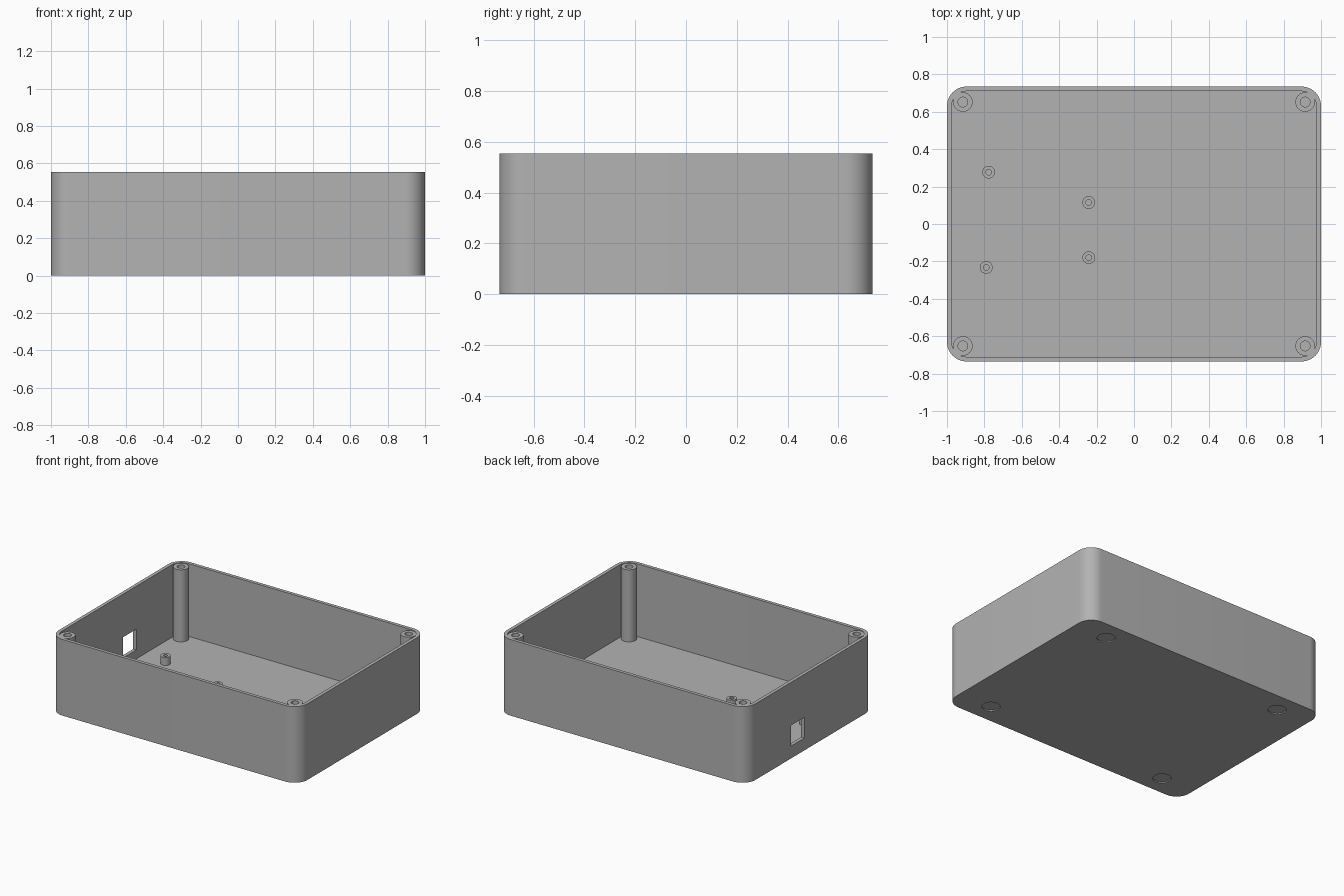
import bpy
import bmesh
from math import cos, sin, pi, radians

if "Cube" in bpy.data.objects:
    bpy.data.objects.remove(bpy.data.objects["Cube"])

HALF_X, HALF_Y, HEIGHT = 1.0, 0.735, 0.553
WALL, CORNER = 0.025, 0.105

plastic = bpy.data.materials.new("grey plastic")
plastic.use_nodes = True
GREY = (0.45, 0.45, 0.45, 1)
plastic.diffuse_color = GREY
plastic.node_tree.nodes["Principled BSDF"].inputs["Base Color"].default_value = GREY


def add_object(name, bm):
    bmesh.ops.recalc_face_normals(bm, faces=bm.faces)
    mesh = bpy.data.meshes.new(name)
    bm.to_mesh(mesh)
    bm.free()
    mesh.materials.append(plastic)
    obj = bpy.data.objects.new(name, mesh)
    bpy.context.collection.objects.link(obj)
    return obj


def make_active(obj):
    bpy.ops.object.select_all(action='DESELECT')
    obj.select_set(True)
    bpy.context.view_layer.objects.active = obj


def smooth(obj):
    make_active(obj)
    bpy.ops.object.shade_smooth_by_angle(angle=radians(30))


def prism(name, outline, z0, z1):
    """Extrude a flat outline between two heights."""
    bm = bmesh.new()
    base = bm.faces.new([bm.verts.new((x, y, z0)) for x, y in outline])
    top = bmesh.ops.extrude_face_region(bm, geom=[base])["geom"]
    bmesh.ops.translate(bm, vec=(0, 0, z1 - z0),
                        verts=[v for v in top if isinstance(v, bmesh.types.BMVert)])
    return add_object(name, bm)


def rounded_rectangle(hx, hy, r, steps=12):
    points = []
    for quarter, (sx, sy) in enumerate([(1, 1), (-1, 1), (-1, -1), (1, -1)]):
        for i in range(steps + 1):
            a = (quarter + i / steps) * pi / 2
            points.append((sx * (hx - r) + r * cos(a), sy * (hy - r) + r * sin(a)))
    return points


def circle(x, y, r, n=40):
    return [(x + r * cos(2 * pi * i / n), y + r * sin(2 * pi * i / n)) for i in range(n)]


def cut(obj, cutter):
    make_active(obj)
    mod = obj.modifiers.new("cut", 'BOOLEAN')
    mod.operation, mod.solver, mod.object = 'DIFFERENCE', 'EXACT', cutter
    bpy.ops.object.modifier_apply(modifier=mod.name)
    bpy.data.objects.remove(cutter)


def hollow_post(name, x, y, r, hole_r, z0, z1, hole_z, n=32):
    """Round post with a blind screw hole, spun from a half section."""
    bm = bmesh.new()
    section = [(0, z0), (r, z0), (r, z1), (hole_r, z1), (hole_r, hole_z), (0, hole_z)]
    verts = [bm.verts.new((x + px, y, pz)) for px, pz in section]
    edges = [bm.edges.new(pair) for pair in zip(verts, verts[1:])]
    bmesh.ops.spin(bm, geom=verts + edges, cent=(x, y, 0), axis=(0, 0, 1),
                   angle=2 * pi, steps=n)
    bmesh.ops.remove_doubles(bm, verts=bm.verts, dist=0.0005)
    smooth(add_object(name, bm))


# Open box with rounded vertical corners
case = prism("case_shell", rounded_rectangle(HALF_X, HALF_Y, CORNER), 0, HEIGHT)
cut(case, prism("cavity", rounded_rectangle(HALF_X - WALL, HALF_Y - WALL, CORNER - WALL),
                WALL, HEIGHT + 0.1))

# Cable opening in the side wall
opening = [(-1.1, 0.07), (-0.95, 0.07), (-0.95, 0.225), (-1.1, 0.225)]
cut(case, prism("cable_opening", opening, 0.09, 0.24))

# Shallow round recesses for feet under the floor
CORNERS = [(sx, sy) for sx in (-1, 1) for sy in (-1, 1)]
for sx, sy in CORNERS:
    cut(case, prism("foot_recess", circle(sx * 0.735, sy * 0.59, 0.06), -0.1, 0.008))
smooth(case)

# Lid screw posts in the corners
for sx, sy in CORNERS:
    hollow_post("screw_post", sx * 0.915, sy * 0.652, 0.052, 0.026,
                WALL - 0.005, HEIGHT - 0.004, 0.25)

# Circuit board standoffs on the floor
for x, y in [(-0.777, 0.277), (-0.79, -0.232), (-0.242, 0.115), (-0.242, -0.18)]:
    hollow_post("board_standoff", x, y, 0.034, 0.015, WALL - 0.005, 0.083, WALL + 0.002)
